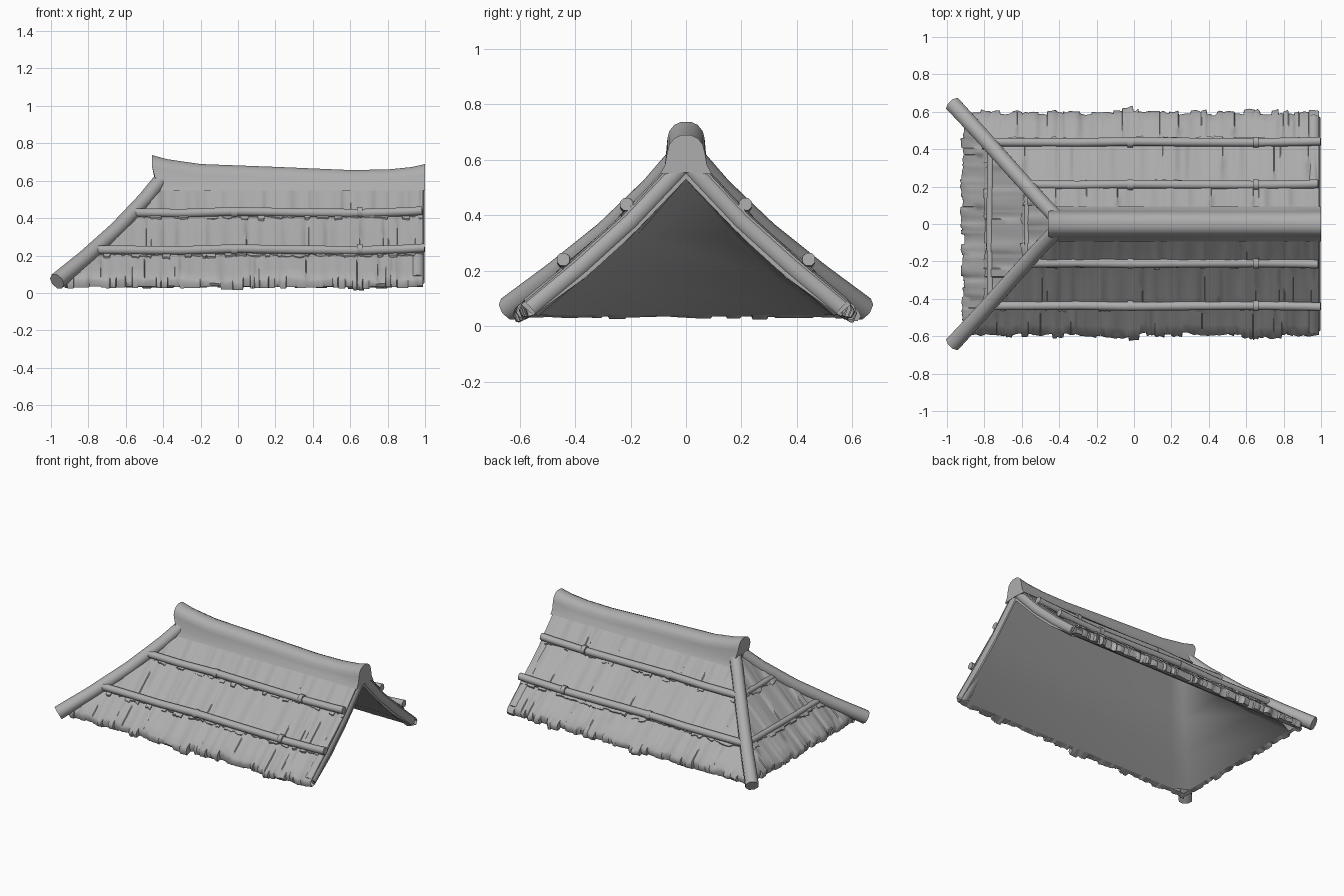
import bpy, bmesh, math, random
from mathutils import Vector

if "Cube" in bpy.data.objects:
    bpy.data.objects.remove(bpy.data.objects["Cube"])

random.seed(7)
END = 0.988                                  # gable end of the thatch
OUTER = [(0, .635), (.1, .53), (.2, .42), (.43, .213), (.6, .070), (.7, 0)]
INNER = [(0, .53), (.2, .322), (.36, .177), (.55, .04)]

grey = bpy.data.materials.new('weathered_grey')
grey.diffuse_color = (.42, .42, .42, 1)
grey.use_nodes = True
grey.node_tree.nodes["Principled BSDF"].inputs["Base Color"].default_value = grey.diffuse_color


def interp(profile, d):
    for (a, za), (b, zb) in zip(profile, profile[1:]):
        if d <= b:
            return za + (zb - za) * (d - a) / (b - a)
    return profile[-1][1]


def hip_x(d):
    return -.40 - .87 * d


def make(name, verts, faces, angle=40):
    me = bpy.data.meshes.new(name)
    me.from_pydata([tuple(v) for v in verts], [], faces)
    bm = bmesh.new()
    bm.from_mesh(me)
    bmesh.ops.remove_doubles(bm, verts=bm.verts, dist=.0004)
    bmesh.ops.recalc_face_normals(bm, faces=bm.faces)
    bm.to_mesh(me)
    bm.free()
    me.materials.append(grey)
    ob = bpy.data.objects.new(name, me)
    bpy.context.collection.objects.link(ob)
    bpy.ops.object.select_all(action='DESELECT')
    ob.select_set(True)
    bpy.context.view_layer.objects.active = ob
    bpy.ops.object.shade_smooth_by_angle(angle=math.radians(angle))
    return ob


def grid_faces(cols, rows):
    return [(c * rows + r, (c + 1) * rows + r, (c + 1) * rows + r + 1, c * rows + r + 1)
            for c in range(cols - 1) for r in range(rows - 1)]


def tube(name, points, radii, sides=10):
    pts = [Vector(p) for p in points]
    verts, n = [], len(pts)
    for i, p in enumerate(pts):
        t = (pts[min(i + 1, n - 1)] - pts[max(i - 1, 0)]).normalized()
        side = t.cross(Vector((0, 0, 1))).normalized()
        up = side.cross(t)
        r = radii[i] if isinstance(radii, list) else radii
        for k in range(sides):
            a = 2 * math.pi * (k + .5) / sides
            verts.append(p + side * r * math.cos(a) + up * r * math.sin(a))
    faces = [(i * sides + k, i * sides + (k + 1) % sides,
              (i + 1) * sides + (k + 1) % sides, (i + 1) * sides + k)
             for i in range(n - 1) for k in range(sides)]
    faces += [tuple(range(sides)), tuple(range((n - 1) * sides, n * sides))]
    return make(name, verts, faces, 50)


def place(face, w, d, z):
    # a point on the front, back or hip slope; w runs along the eave
    if face == 'hip':
        return (hip_x(d), max(-d, min(d, w)), z)
    return (max(hip_x(d), w), d if face == 'back' else -d, z)


def thatch(name, face, d0, d1, lift, eave=False):
    lo, hi = (-.6, .6) if face == 'hip' else (-.925, END)
    verts, cols, w = [], 0, lo
    while w < hi - .001:
        nxt = w + random.uniform(.022, .065)
        if nxt > hi - .025:
            nxt = hi
        puff = random.uniform(-.005, .006)
        reach = d1 + random.uniform(-.012, .014)
        drop = random.uniform(0, .012)
        # larger tufts hang at two places along the long eaves
        mid = (w + nxt) / 2
        if eave and face != 'hip' and min(abs(mid + .01), abs(mid - .65)) < .05:
            reach += .018
            drop += .012
        for e in (w + .002, mid, hi if nxt == hi else nxt - .002):
            jag = random.uniform(-.006, .006)
            edge = reach + jag
            top = edge - (.008 if eave else 0)
            rows = []
            for k in range(5):
                t = k / 4
                d = d0 + (top - d0) * t
                z = interp(OUTER, d) + lift * t + puff * min(1, 2 * t)
                rows.append(place(face, e, d, z))
            z = interp(OUTER, top) + lift
            if eave:     # rounded fringe curling under
                rows.append(place(face, e, edge, z - .022))
                rows.append(place(face, e, edge - .012, max(.004, .036 - drop)))
                rows.append(place(face, e, .55, .04))
            else:
                rows.append(place(face, e, top - .012, z - .03))
            verts += rows
            cols += 1
        w = nxt
    return make(name, verts, grid_faces(cols, 8 if eave else 6), 50)


# three overlapping thatch layers on each slope
for face in ('front', 'back', 'hip'):
    thatch(face + '_thatch_top', face, 0, .225, .012)
    thatch(face + '_thatch_middle', face, .17, .455, .012)
    thatch(face + '_thatch_eave', face, .40, .596, .004, True)

# smooth underside
verts = []
for d, z in INNER:
    d2 = max(d, .001)
    verts += [(END, -d2, z), (hip_x(d2) + .1, -d2, z), (hip_x(d2), -d2 * .9, z),
              (hip_x(d2), d2 * .9, z), (hip_x(d2) + .1, d2, z), (END, d2, z)]
make('roof_underside', verts, grid_faces(len(INNER), 6), 80)

# closed thatch edge at the gable
verts, steps = [], 10
for i in range(-steps, steps + 1):
    t = abs(i) / steps
    s = 1 if i > 0 else -1
    verts += [(END, s * .595 * t, interp(OUTER, .595 * t) + .004),
              (END, s * .55 * t, interp(INNER, .55 * t))]
make('gable_edge', verts, grid_faces(2 * steps + 1, 2))

# rounded ridge cap, swept up at both ends, its skirt meeting the thatch
half = [(.094, None, .548), (.076, None, .58), (.067, -.060, 0), (.060, -.034, 0),
        (.042, -.012, 0), (.018, -.001, 0)]
section = half + [(-y, r, z) for y, r, z in reversed(half)]
section.append((0, None, .555))
n = len(section)
stations = [(-.46, .738), (-.38, .716), (-.2, .69), (.2, .675), (.6, .658),
            (.8, .661), (.93, .674), (1.0, .690)]
verts = []
for i, (x, top) in enumerate(stations):
    for y, rel, z in section:
        if rel is None:
            verts.append((x + (.025 if i == 0 else 0), y, z))
        else:
            verts.append((x, y, top + rel))
faces = grid_faces(len(stations), n)
faces += [(i * n + n - 1, i * n, i * n + n, i * n + 2 * n - 1) for i in range(len(stations) - 1)]
faces += [tuple(range(n)), tuple(range((len(stations) - 1) * n, len(stations) * n))]
make('ridge_cap', verts, faces, 55)

for s, side in ((-1, 'front'), (1, 'back')):
    # hip poles
    tube(side + '_hip_pole',
         [(-.41, s * .03, .605), (-.50, s * .125, .495), (-.65, s * .29, .336),
          (-.82, s * .48, .183), (-.968, s * .64, .062)],
         [.042, .042, .043, .044, .046], 8)
    # gable rafters
    tube(side + '_gable_rafter',
         [(.960, 0, .59), (.960, s * .2, .378), (.960, s * .38, .215), (.960, s * .56, .066)],
         .040, 10)
    # long binding poles with slight bends
    for label, d, z, end in (('upper', .210, .430, .985), ('lower', .438, .231, .998)):
        xs = [hip_x(d) + .01, -.3, -.02, .3, .65, .9, end]
        bend = [0, -.004, .006, 0, -.004, .004, .010]
        tube(f'{side}_{label}_pole',
             [(x, s * (d + b * .5), z + b) for x, b in zip(xs, bend)], .025, 8)
        # lashings
        for x in (-.02, .65):
            tube(f'{side}_{label}_lashing',
                 [(x - .015, s * d, z + .002), (x + .015, s * d, z + .002)], .03, 8)

# short binding poles across the hip
for label, d, z in (('upper', .2, .425), ('lower', .43, .222)):
    x = hip_x(d) + .008
    tube(f'hip_{label}_pole', [(x, -d, z), (x - .004, 0, z), (x, d, z)], .02, 8)
